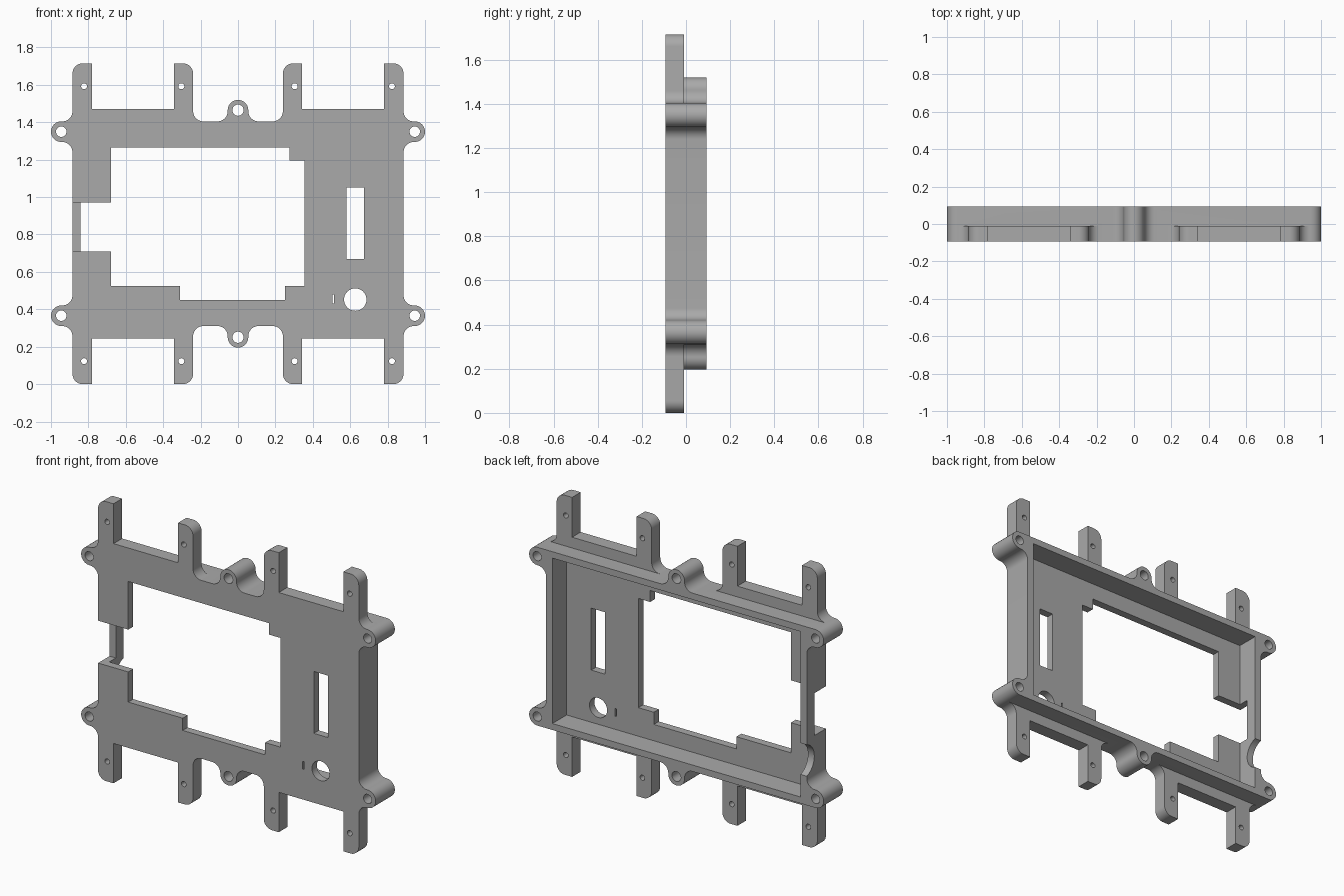
import bpy, bmesh, math

cube = bpy.data.objects.get("Cube")
if cube:
    bpy.data.objects.remove(cube, do_unlink=True)

FRONT, BACK = -0.093, 0.093
TAB_BACK = -0.01       # rear face of the tabs
FLOOR_BACK = -0.045    # rear face of the front panel
MID = 0.8575           # height of the horizontal symmetry line
R = 0.055              # lugs, fillets and rounded tab corners

grey = bpy.data.materials.new("plain grey")
grey.use_nodes = True
grey.diffuse_color = (0.4, 0.4, 0.4, 1)
grey.node_tree.nodes["Principled BSDF"].inputs["Base Color"].default_value = (0.4, 0.4, 0.4, 1)


def arc(x, z, start, end, r=R, n=12):
    angles = [math.radians(start + (end - start) * i / n) for i in range(n + 1)]
    return [(x + r * math.cos(a), z + r * math.sin(a)) for a in angles]


def box(x0, x1, z0, z1):
    return [(x0, z0), (x1, z0), (x1, z1), (x0, z1)]


def add_prism(bm, points, y0, y1):
    """Extrude an x-z outline from y0 to y1."""
    clean = []
    for p in points:
        if not clean or math.dist(p, clean[-1]) > 1e-5:
            clean.append(p)
    if math.dist(clean[0], clean[-1]) < 1e-5:
        clean.pop()
    face = bm.faces.new([bm.verts.new((x, y0, z)) for x, z in clean])
    out = bmesh.ops.extrude_face_region(bm, geom=[face])
    verts = [v for v in out["geom"] if isinstance(v, bmesh.types.BMVert)]
    bmesh.ops.translate(bm, verts=verts, vec=(0, y1 - y0, 0))


def make(name, prisms):
    bm = bmesh.new()
    for points, y0, y1 in prisms:
        add_prism(bm, points, y0, y1)
    bmesh.ops.recalc_face_normals(bm, faces=bm.faces)
    mesh = bpy.data.meshes.new(name)
    bm.to_mesh(mesh)
    bm.free()
    ob = bpy.data.objects.new(name, mesh)
    bpy.context.collection.objects.link(ob)
    mesh.materials.append(grey)
    return ob


def flip(points, sx, sz):
    return [(sx * x, MID + sz * z) for x, z in points]


# Frame outline: one quarter with half a centre lug and a corner lug, mirrored
quarter = (arc(0, 0.607, 90, 0) + arc(0.11, 0.602, 180, 270)
           + arc(0.945, 0.492, 90, -90) + arc(0.94, 0.382, 90, 180))
outline = (flip(quarter, 1, 1) + flip(quarter[::-1], 1, -1)
           + flip(quarter, -1, -1) + flip(quarter[::-1], -1, 1))
frame = make("frame", [(outline, FRONT, BACK)])

# Mounting rails: two tabs joined by a strip, one per quarter
rail = (arc(0.185, 0.602, 270, 360) + arc(0.24 + R, 0.8575 - R, 180, 90)
        + [(0.342, 0.8575), (0.342, 0.613), (0.78, 0.613), (0.78, 0.8575)]
        + arc(0.885 - R, 0.8575 - R, 90, 0) + arc(0.94, 0.602, 180, 270)
        + [(0.94, 0.53), (0.185, 0.53)])
signs = [(sx, sz) for sx in (1, -1) for sz in (1, -1)]
rails = make("tab_rails", [(flip(rail, sx, sz), FRONT, TAB_BACK) for sx, sz in signs])

# Cavity open at the back
cavity = make("cavity_cutter", [(box(-0.842, 0.842, 0.35, 1.365), FLOOR_BACK, 0.3)])

# Stepped window, slot, round hole and small slit through the front panel
window = [(-0.68, 1.265), (0.275, 1.265), (0.275, 1.195), (0.355, 1.195),
          (0.355, 0.525), (0.25, 0.525), (0.25, 0.45), (-0.31, 0.45),
          (-0.31, 0.525), (-0.68, 0.525)]
openings = make("opening_cutter", [
    (window, -0.3, 0),
    (box(0.58, 0.675, 0.67, 1.05), -0.3, 0),
    (box(0.504, 0.514, 0.43, 0.478), -0.3, 0),
    (arc(0.627, 0.452, 0, 360, 0.06, 40), -0.3, 0)])

# Side notch that leaves a thin bar of wall at the back
notch = make("notch_cutter", [(box(-1.2, -0.6, 0.71, 0.97), -0.3, 0.018)])

# Screw holes in the lugs and tabs
holes = []
for sx, sz in signs:
    spots = [(0.945, 0.492, 0.028), (0.303, 0.735, 0.016), (0.823, 0.735, 0.016)]
    if sx > 0:
        spots.append((0, 0.607, 0.03))
    for x, z, r in spots:
        holes.append((flip(arc(x, z, 0, 360, r, 24), sx, sz), -0.3, 0.3))
screw_holes = make("screw_hole_cutter", holes)

# Round cable recess in the rear edge of the side wall
bm = bmesh.new()
bmesh.ops.create_cone(bm, cap_ends=True, segments=48, radius1=0.1, radius2=0.1, depth=0.2)
mesh = bpy.data.meshes.new("recess_cutter")
bm.to_mesh(mesh)
bm.free()
recess = bpy.data.objects.new("recess_cutter", mesh)
bpy.context.collection.objects.link(recess)
mesh.materials.append(grey)
recess.rotation_euler = (0, math.pi / 2, 0)
recess.location = (-0.865, 0.12, 0.585)

for cutter in (rails, cavity, openings, notch, screw_holes, recess):
    mod = frame.modifiers.new(cutter.name, "BOOLEAN")
    mod.operation = "UNION" if cutter is rails else "DIFFERENCE"
    mod.solver = "EXACT"
    mod.object = cutter

# Bake the booleans, then drop the helpers
bpy.context.view_layer.update()
graph = bpy.context.evaluated_depsgraph_get()
solid = bpy.data.meshes.new_from_object(frame.evaluated_get(graph))
frame.modifiers.clear()
frame.data = solid
for cutter in (rails, cavity, openings, notch, screw_holes, recess):
    bpy.data.objects.remove(cutter, do_unlink=True)

# Smooth the round walls, keep edges sharp
bpy.ops.object.select_all(action="DESELECT")
frame.select_set(True)
bpy.context.view_layer.objects.active = frame
bpy.ops.object.shade_smooth_by_angle(angle=math.radians(30))
